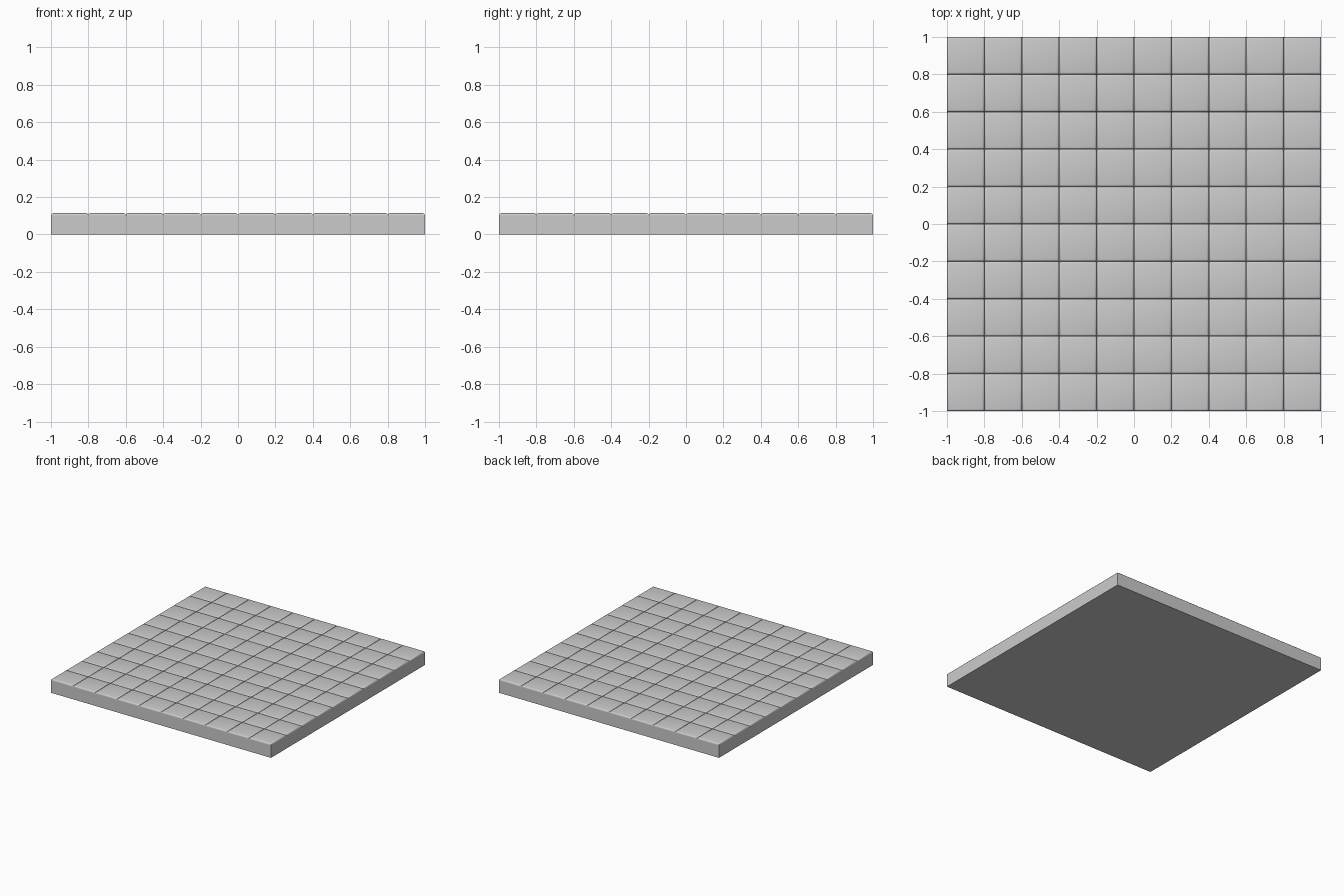
import bpy, bmesh
from mathutils import Matrix

if "Cube" in bpy.data.objects:
    bpy.data.objects.remove(bpy.data.objects["Cube"])

N, TILE = 10, 0.2
GROOVE_Z, TOP_Z, ROUND = 0.101, 0.114, 0.012


def open_box(name, size, z0, z1, centre, open_side, round_top=0.0):
    """Square box with one horizontal side left open, optional rounded top."""
    bm = bmesh.new()
    bmesh.ops.create_cube(bm, size=1, matrix=Matrix.Translation(
        (centre, centre, (z0 + z1) / 2)) @ Matrix.Diagonal((size, size, z1 - z0, 1)))
    bm.normal_update()
    bmesh.ops.delete(bm, geom=[f for f in bm.faces if f.normal.z * open_side > 0.5],
                     context='FACES')
    if round_top:
        edges = [e for e in bm.edges if all(v.co.z > z1 - 1e-5 for v in e.verts)]
        bmesh.ops.bevel(bm, geom=edges, offset=round_top, segments=3,
                        profile=0.5, affect='EDGES')
    mesh = bpy.data.meshes.new(name)
    bm.to_mesh(mesh)
    bm.free()
    obj = bpy.data.objects.new(name, mesh)
    bpy.context.collection.objects.link(obj)
    return obj


# Solid slab below the grooves, closed on top by the tiles
open_box("floor_slab", N * TILE, 0, GROOVE_Z, 0, 1)

# One tile with rounded upper edges, repeated in a 10 x 10 grid
tiles = open_box("floor_tiles", TILE, GROOVE_Z, TOP_Z, -1 + TILE / 2, -1, ROUND)
for axis in range(2):
    array = tiles.modifiers.new("tile_rows", 'ARRAY')
    array.count = N
    array.use_relative_offset = False
    array.use_constant_offset = True
    offset = [0, 0, 0]
    offset[axis] = TILE
    array.constant_offset_displace = offset

# Smooth roundings, crisp grooves
bpy.ops.object.select_all(action='DESELECT')
tiles.select_set(True)
bpy.context.view_layer.objects.active = tiles
bpy.ops.object.shade_smooth_by_angle(angle=0.7)
